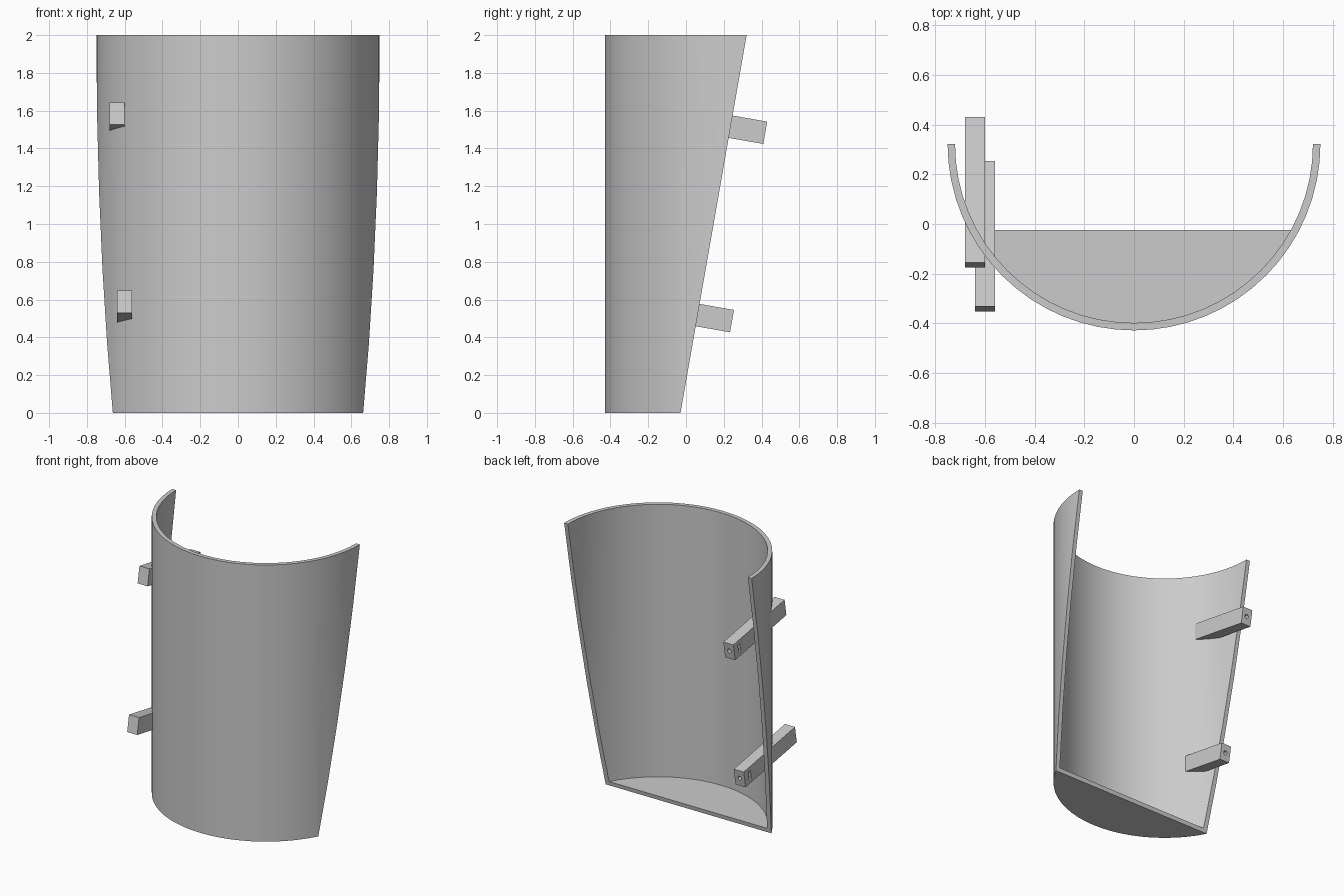
import bpy, bmesh, math
from mathutils import Matrix, Vector

if "Cube" in bpy.data.objects:
    bpy.data.objects.remove(bpy.data.objects["Cube"])

OUTER, WALL, HEIGHT, AXIS_Y = 0.75, 0.03, 2.0, 0.322
TILT = math.atan2(0.35, HEIGHT)
BAR_W, BAR_H, BAR_L = 0.08, 0.12, 0.594

grey = bpy.data.materials.new("plain grey")
grey.use_nodes = True
colour = (0.6, 0.6, 0.6, 1)
grey.diffuse_color = colour
grey.node_tree.nodes["Principled BSDF"].inputs["Base Color"].default_value = colour


def make_object(name, bm):
    bmesh.ops.recalc_face_normals(bm, faces=bm.faces)
    mesh = bpy.data.meshes.new(name)
    bm.to_mesh(mesh)
    bm.free()
    mesh.materials.append(grey)
    obj = bpy.data.objects.new(name, mesh)
    bpy.context.collection.objects.link(obj)
    return obj


# Scoop shell: a cup profile spun round, then sliced by the slanted back plane
bm = bmesh.new()
inner = OUTER - WALL
profile = [(0, 0), (OUTER, 0), (OUTER, HEIGHT), (inner, HEIGHT), (inner, WALL), (0, WALL)]
verts = [bm.verts.new((r, AXIS_Y, z)) for r, z in profile]
edges = [bm.edges.new(pair) for pair in zip(verts, verts[1:])]
bmesh.ops.spin(bm, geom=verts + edges, cent=(0, AXIS_Y, 0), axis=(0, 0, 1),
               angle=math.tau, steps=64, use_duplicate=False)
bmesh.ops.remove_doubles(bm, verts=bm.verts, dist=0.0005)
bmesh.ops.bisect_plane(bm, geom=bm.verts[:] + bm.edges[:] + bm.faces[:], dist=1e-5,
                       plane_co=(0, AXIS_Y - 0.001, HEIGHT),
                       plane_no=(0, math.cos(TILT), -math.sin(TILT)), clear_outer=True)
bmesh.ops.contextual_create(bm, geom=[e for e in bm.edges if e.is_boundary])
shell = make_object("scoop_shell", bm)
bpy.context.view_layer.objects.active = shell
shell.select_set(True)
bpy.ops.object.shade_smooth_by_angle(angle=math.radians(30))


def box(size, centre):
    bm = bmesh.new()
    bmesh.ops.create_cube(bm, size=1, matrix=Matrix.Translation(centre) @ Matrix.Diagonal((*size, 1)))
    return bm


def cut(target, cutter):
    cutter.hide_render = True
    cutter.hide_set(True)
    cutter.parent = target
    mod = target.modifiers.new(cutter.name, 'BOOLEAN')
    mod.operation, mod.solver, mod.object = 'DIFFERENCE', 'EXACT', cutter
    # Bake the cut so no helper remains
    bpy.context.view_layer.update()
    baked = bpy.data.meshes.new_from_object(target.evaluated_get(bpy.context.evaluated_depsgraph_get()))
    target.modifiers.clear()
    target.data = baked
    bpy.data.objects.remove(cutter)


# Mounting bars: local origin on the top edge of the back end, with screw hole and nut slot
def mounting_bar(name, x, y, z):
    bar = make_object(name, box((BAR_W, BAR_L, BAR_H), Vector((0, -BAR_L / 2, -BAR_H / 2))))
    bm = bmesh.new()
    place = Matrix.Translation((0, -0.06, -BAR_H / 2)) @ Matrix.Rotation(math.pi / 2, 4, 'X')
    bmesh.ops.create_cone(bm, cap_ends=True, segments=16, radius1=0.015, radius2=0.015,
                          depth=0.16, matrix=place)
    cut(bar, make_object("screw_hole_cutter", bm))
    cut(bar, make_object("nut_slot_cutter",
                         box((0.08, 0.025, 0.06), Vector((-BAR_W / 2 + 0.02, -0.06, -BAR_H / 2)))))
    bar.location = (x, y, z)
    bar.rotation_euler.x = -TILT


mounting_bar("upper_mounting_bar", -0.64, 0.43, 1.542)
mounting_bar("lower_mounting_bar", -0.60, 0.254, 0.545)
